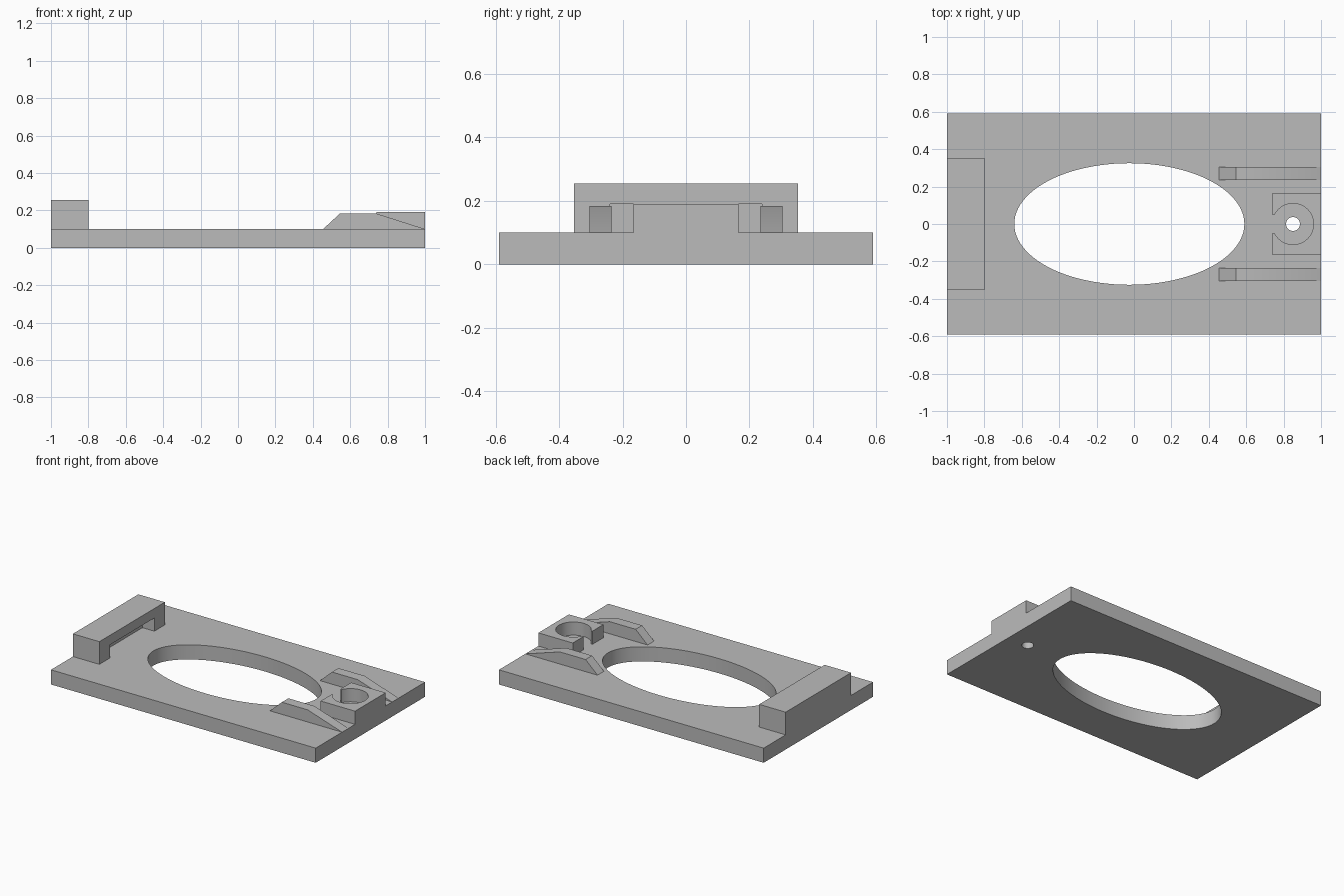
import bpy
import bmesh
import math

cube = bpy.data.objects.get("Cube")
if cube:
    bpy.data.objects.remove(cube, do_unlink=True)

grey = bpy.data.materials.new("plain grey")
grey.use_nodes = True
grey.diffuse_color = (0.5, 0.5, 0.5, 1)
grey.node_tree.nodes["Principled BSDF"].inputs["Base Color"].default_value = (0.5, 0.5, 0.5, 1)

TOP = 0.1          # top of the base plate
CLIP_X = 0.85      # centre of the round socket


def finish(name, bm):
    bmesh.ops.recalc_face_normals(bm, faces=bm.faces)
    mesh = bpy.data.meshes.new(name)
    bm.to_mesh(mesh)
    bm.free()
    mesh.materials.append(grey)
    obj = bpy.data.objects.new(name, mesh)
    bpy.context.collection.objects.link(obj)
    return obj


def prism(name, outline, shift):
    """Extrude a closed outline of 3D points along a vector."""
    bm = bmesh.new()
    face = bm.faces.new([bm.verts.new(p) for p in outline])
    grown = bmesh.ops.extrude_face_region(bm, geom=[face])["geom"]
    verts = [v for v in grown if isinstance(v, bmesh.types.BMVert)]
    bmesh.ops.translate(bm, verts=verts, vec=shift)
    return finish(name, bm)


def box(name, x, y, z):
    corners = [(x[0], y[0], z[0]), (x[1], y[0], z[0]), (x[1], y[1], z[0]), (x[0], y[1], z[0])]
    return prism(name, corners, (0, 0, z[1] - z[0]))


def oval(name, cx, rx, ry, z, sides):
    ring = [(cx + rx * math.cos(math.tau * i / sides),
             ry * math.sin(math.tau * i / sides), z[0]) for i in range(sides)]
    return prism(name, ring, (0, 0, z[1] - z[0]))


def select_only(obj):
    bpy.ops.object.select_all(action='DESELECT')
    obj.select_set(True)
    bpy.context.view_layer.objects.active = obj


def cut(obj, *cutters):
    """Subtract each cutter, then discard it."""
    select_only(obj)
    for cutter in cutters:
        mod = obj.modifiers.new("cut", 'BOOLEAN')
        mod.operation = 'DIFFERENCE'
        mod.solver = 'EXACT'
        mod.object = cutter
        bpy.ops.object.modifier_apply(modifier=mod.name)
        bpy.data.objects.remove(cutter, do_unlink=True)


def smooth(obj):
    select_only(obj)
    bpy.ops.object.shade_smooth_by_angle(angle=math.radians(30))


# Base plate with the large oval opening and the small screw hole
base = box("base_plate", (-1, 1), (-0.59, 0.59), (0, TOP))
cut(base,
    oval("oval_cutter", -0.025, 0.615, 0.325, (-0.1, 0.3), 96),
    oval("screw_cutter", CLIP_X, 0.037, 0.037, (-0.1, 0.3), 32))
smooth(base)

# End block with a pocket on its inner side
end_block = box("end_block", (-1, -0.8), (-0.353, 0.353), (TOP, 0.255))
cut(end_block, box("pocket_cutter", (-0.89, -0.7), (-0.24, 0.24), (0, 0.19)))

# Round socket, open toward the oval
socket = box("socket_block", (0.74, 1), (-0.165, 0.165), (TOP, 0.19))
cut(socket,
    oval("socket_cutter", CLIP_X, 0.11, 0.11, (0, 0.3), 64),
    box("slot_cutter", (0.65, CLIP_X), (-0.047, 0.047), (0, 0.3)))
smooth(socket)

# Sloping guide rails on both sides of the socket
for side, y in (("left", 0.235), ("right", -0.305)):
    outline = [(0.455, y, TOP), (0.545, y, 0.183), (0.74, y, 0.183), (1, y, TOP)]
    smooth(prism("guide_rail_" + side, outline, (0, 0.07, 0)))
